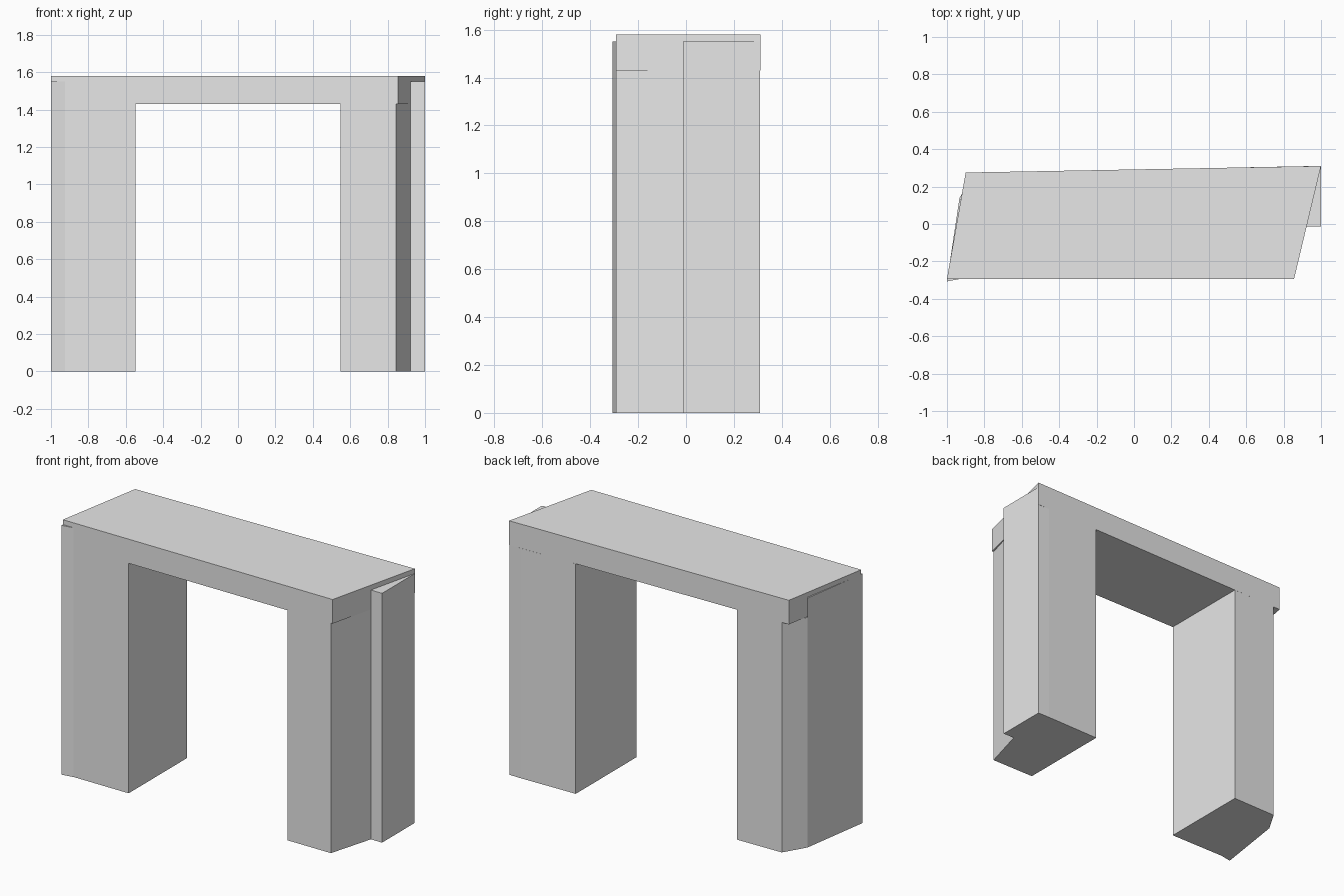
import bpy, bmesh

cube = bpy.data.objects.get("Cube")
if cube:
    bpy.data.objects.remove(cube, do_unlink=True)

stone = bpy.data.materials.new("light grey")
stone.use_nodes = True
grey = (0.8, 0.8, 0.8, 1)
stone.diffuse_color = grey
stone.node_tree.nodes["Principled BSDF"].inputs["Base Color"].default_value = grey


def prism(name, outline, bottom, top):
    """Extrude a plan outline straight up."""
    bm = bmesh.new()
    base = bm.faces.new([bm.verts.new((x, y, bottom)) for x, y in outline])
    up = bmesh.ops.extrude_face_region(bm, geom=[base])["geom"]
    verts = [v for v in up if isinstance(v, bmesh.types.BMVert)]
    bmesh.ops.translate(bm, verts=verts, vec=(0, 0, top - bottom))
    bmesh.ops.recalc_face_normals(bm, faces=bm.faces)
    mesh = bpy.data.meshes.new(name)
    bm.to_mesh(mesh)
    bm.free()
    mesh.materials.append(stone)
    obj = bpy.data.objects.new(name, mesh)
    bpy.context.collection.objects.link(obj)


SOFFIT, LEG_TOP, TOP = 1.43, 1.55, 1.58
FRONT, INNER = -0.293, 0.547

# Slab across the top, with skewed ends
prism("lintel", [(-1, FRONT), (0.856, FRONT), (1, 0.31), (-0.9, 0.275)], SOFFIT, TOP)

# Left leg, with a step in its outer side; its inner half stops at the soffit
prism("left_leg", [(INNER, FRONT), (0.844, FRONT), (0.923, -0.013), (1, -0.013),
                   (1, 0.308), (0.92, 0.309), (INNER, 0.302)], 0, SOFFIT)
prism("left_leg_head", [(0.87, -0.2), (0.923, -0.013), (1, -0.013),
                        (1, 0.308), (0.92, 0.305)], SOFFIT, LEG_TOP)

# Right leg, with a flared front corner and a chamfered back corner
prism("right_leg", [(-1, -0.307), (-0.925, FRONT), (-INNER, FRONT), (-INNER, 0.281),
                    (-0.852, 0.276), (-0.933, 0.139)], 0, SOFFIT)
prism("right_leg_head", [(-1, -0.307), (-0.925, FRONT), (-0.9, 0.1),
                         (-0.933, 0.139)], SOFFIT, LEG_TOP)
